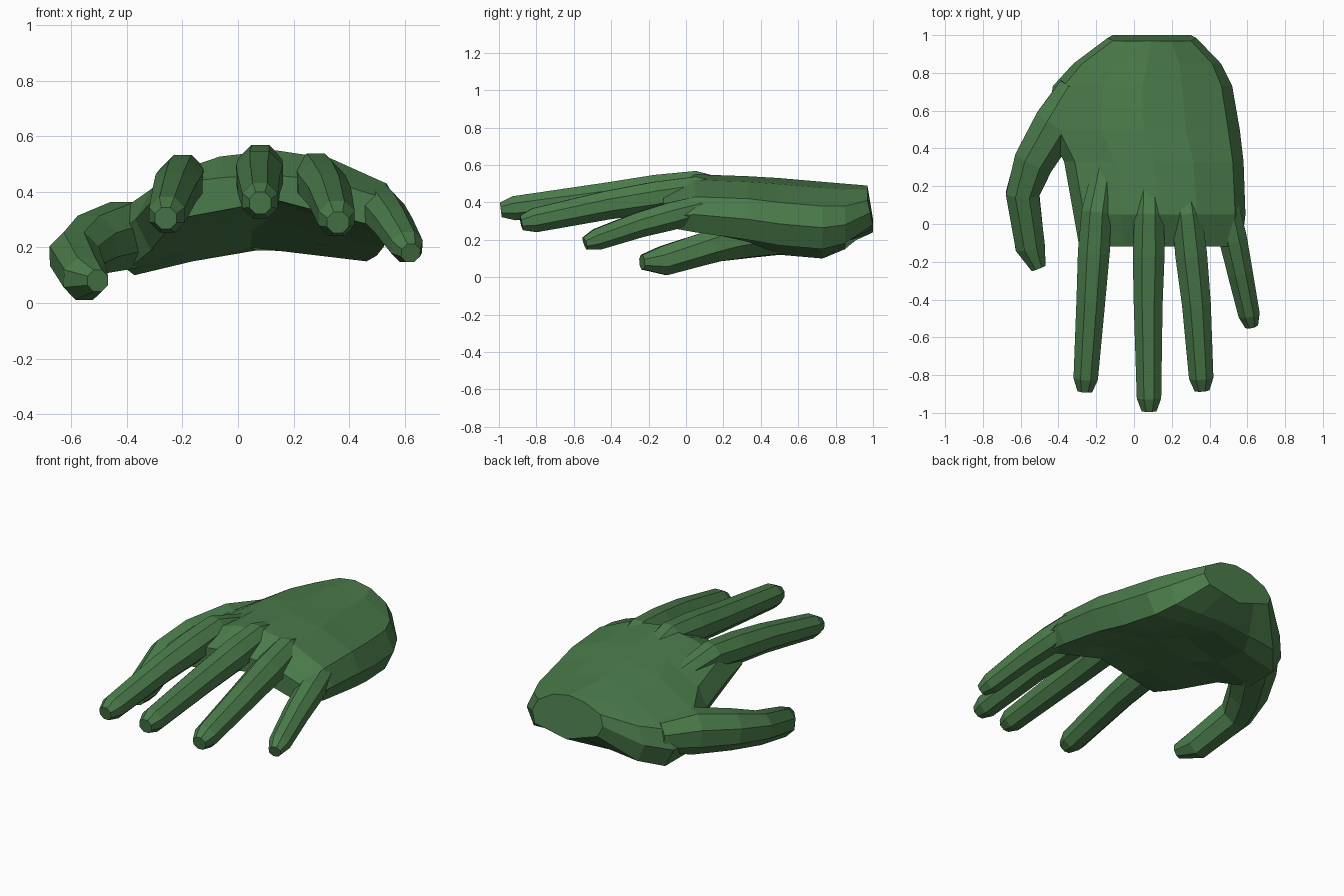
import bpy, bmesh, math
from mathutils import Vector

if "Cube" in bpy.data.objects:
    bpy.data.objects.remove(bpy.data.objects["Cube"])

green = bpy.data.materials.new("hand_green")
green.diffuse_color = (0.07, 0.2, 0.07, 1)
green.use_nodes = True
green.node_tree.nodes["Principled BSDF"].inputs["Base Color"].default_value = green.diffuse_color


def loft(name, rings):
    """Closed tube through equally sized rings of points."""
    bm = bmesh.new()
    loops = [[bm.verts.new(p) for p in ring] for ring in rings]
    n = len(loops[0])
    for a, b in zip(loops, loops[1:]):
        for i in range(n):
            j = (i + 1) % n
            bm.faces.new((a[i], a[j], b[j], b[i]))
    bm.faces.new(loops[0])
    bm.faces.new(loops[-1])
    bmesh.ops.recalc_face_normals(bm, faces=bm.faces)
    mesh = bpy.data.meshes.new(name)
    bm.to_mesh(mesh)
    bm.free()
    mesh.materials.append(green)
    obj = bpy.data.objects.new(name, mesh)
    bpy.context.collection.objects.link(obj)
    return obj


def arch(left, mid, right, u, power):
    """Height across the hand, falling from the middle to either side."""
    return mid + ((left if u < 0 else right) - mid) * abs(u) ** power


def palm_ring(y, xl, xr, top, bottom):
    """Arched section: side point, top row, side point, bottom row."""
    lean = 0.03 if y > 0.9 else 0
    cx, half = (xl + xr) / 2, (xr - xl) / 2
    us = [-1, -0.5, 0, 0.5, 1]
    upper = [(cx + half * 0.88 * u, y, arch(*top, u, 2)) for u in us]
    lower = [(cx + half * 0.88 * u, y + lean, arch(*bottom, u, 1)) for u in us]
    left = (xl, y + lean / 2, (top[0] + bottom[0]) / 2)
    right = (xr, y + lean / 2, (top[2] + bottom[2]) / 2)
    return [left] + upper + [right] + lower[::-1]


def digit(name, pts, radii):
    """Eight-sided tube along a path."""
    rings = []
    for i, (p, r) in enumerate(zip(pts, radii)):
        t = (pts[min(i + 1, len(pts) - 1)] - pts[max(i - 1, 0)]).normalized()
        side = t.cross(Vector((0, 0, 1))).normalized()
        up = side.cross(t)
        angles = [math.radians(22.5 + 45 * k) for k in range(8)]
        rings.append([p + (side * math.cos(a) + up * math.sin(a)) * r * 1.06
                      for a in angles])
    return loft(name, rings)


def finger(name, knuckle, joint, tip, scale=1.0):
    """Finger from three points, with a buried root and a rounded end."""
    k, j, t = Vector(knuckle), Vector(joint), Vector(tip)
    root = k + Vector(((0.08 - k.x) * 0.15, 0.24, -0.045))
    pad = t + (j - t).normalized() * 0.07
    pts = [root, k, k.lerp(j, 0.45), j, pad, t]
    return digit(name, pts, [r * scale for r in (.06, .08, .086, .078, .066, .04)])


# Palm and wrist, from the wrist cut to the webs between the fingers
hand = loft("hand", [
    palm_ring(0.97, -0.14, 0.33, (.43, .49, .41), (.31, .24, .28)),
    palm_ring(0.85, -0.32, 0.46, (.36, .50, .38), (.15, .19, .18)),
    palm_ring(0.73, -0.43, 0.52, (.32, .51, .38), (.10, .20, .15)),
    palm_ring(0.50, -0.46, 0.56, (.35, .53, .40), (.12, .26, .17)),
    palm_ring(0.33, -0.37, 0.58, (.41, .54, .42), (.19, .30, .20)),
    palm_ring(0.05, -0.32, 0.59, (.46, .55, .43), (.25, .36, .24)),
    palm_ring(-0.12, -0.29, 0.57, (.43, .46, .38), (.30, .37, .27)),
])

# Fingers and thumb
digits = [
    finger("index_finger", (-.20, .06, .455), (-.228, -.40, .395), (-.26, -.885, .305)),
    finger("middle_finger", (.08, .05, .49), (.075, -.42, .43), (.08, -.99, .36)),
    finger("ring_finger", (.28, .05, .46), (.33, -.42, .385), (.36, -.88, .29)),
    finger("little_finger", (.495, .06, .365), (.56, -.25, .28), (.622, -.54, .18), .88),
]
thumb_path = [Vector(p) for p in (
    (-.31, .72, .26), (-.41, .53, .245), (-.53, .33, .21),
    (-.59, .16, .17), (-.55, -.12, .088), (-.505, -.235, .08))]
digits.append(digit("thumb", thumb_path, (.09, .122, .108, .09, .08, .04)))

# Fuse all digits into one skin
bpy.context.view_layer.objects.active = hand
for d in digits:
    mod = hand.modifiers.new("fuse", 'BOOLEAN')
    mod.operation = 'UNION'
    mod.solver = 'EXACT'
    mod.object = d
    bpy.ops.object.modifier_apply(modifier=mod.name)
    bpy.data.objects.remove(d)
